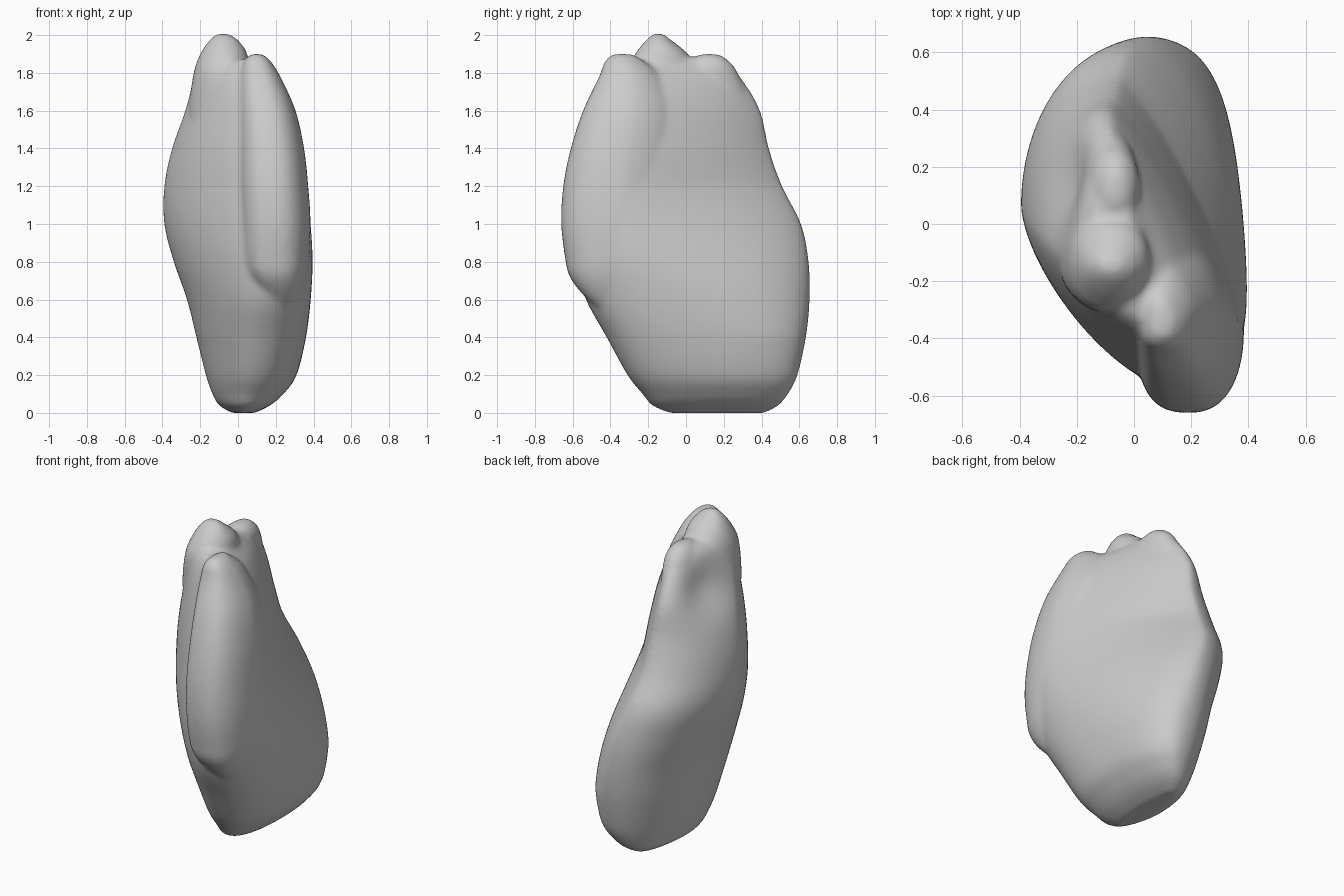
import bpy, bmesh, math
from mathutils import Vector

SIDES = 72


def spline(p0, p1, p2, p3, t):
    return 0.5 * (2 * p1 + (p2 - p0) * t + (2 * p0 - 5 * p1 + 4 * p2 - p3) * t * t
                  + (3 * p1 - p0 - 3 * p2 + p3) * t ** 3)


def loft(bm, rows, low, high=None, steps=5):
    """Closed loft of four-quarter ovals. Each row is z, x min, x max, y min, y max and
    optionally y of the left and right extremes, x of the front and back extremes.
    Quarter powers (right back, left back, left front, right front) blend low to high."""
    high = high or low
    rows = [r if len(r) == 9 else
            r + ((r[3] + r[4]) / 2,) * 2 + ((r[1] + r[2]) / 2,) * 2 for r in rows]
    dense = []
    for i in range(len(rows) - 1):
        q = [rows[max(i - 1, 0)], rows[i], rows[i + 1], rows[min(i + 2, len(rows) - 1)]]
        dense += [[spline(*v, s / steps) for v in zip(*q)] for s in range(steps)]
    dense.append(rows[-1])
    rings = []
    for z, x0, x1, y0, y1, yl, yr, xf, xb in dense:
        ring = []
        t = min(max((z - 0.4) / 0.8, 0), 1)
        for j in range(SIDES):
            a = 2 * math.pi * j / SIDES
            quarter = j * 4 // SIDES
            p = low[quarter] * (1 - t) + high[quarter] * t
            c, s = abs(math.cos(a)) ** p, abs(math.sin(a)) ** p
            xe, ye = (x1, x0, x0, x1)[quarter], (yr, yl, yl, yr)[quarter]
            xt, yt = (xb, xb, xf, xf)[quarter], (y1, y1, y0, y0)[quarter]
            ring.append(bm.verts.new((xt + (xe - xt) * c, ye + (yt - ye) * s, z)))
        rings.append(ring)
    for a, b in zip(rings, rings[1:]):
        for j in range(SIDES):
            n = (j + 1) % SIDES
            bm.faces.new((a[j], a[n], b[n], b[j]))
    bm.faces.new(rings[0][::-1])
    bm.faces.new(rings[-1])


bm = bmesh.new()

# main leaning body
loft(bm, [(0.0, -0.03, 0.09, -0.09, 0.42, 0.15, 0.15, 0.02, 0.04),
          (0.04, -0.10, 0.17, -0.18, 0.49, 0.12, 0.16, 0.04, 0.07),
          (0.1, -0.135, 0.24, -0.23, 0.54, 0.10, 0.16, 0.06, 0.10),
          (0.2, -0.17, 0.31, -0.31, 0.59, 0.10, 0.14, 0.08, 0.12),
          (0.4, -0.22, 0.36, -0.42, 0.635, 0.10, 0.04, 0.11, 0.10),
          (0.6, -0.27, 0.385, -0.53, 0.655, 0.08, -0.08, 0.14, 0.07),
          (0.8, -0.34, 0.395, -0.58, 0.65, 0.08, -0.22, 0.16, 0.03),
          (1.0, -0.39, 0.385, -0.58, 0.61, 0.08, -0.30, 0.15, -0.03),
          (1.2, -0.39, 0.365, -0.56, 0.51, 0.04, -0.31, 0.14, -0.06),
          (1.4, -0.35, 0.335, -0.53, 0.44, -0.01, -0.30, 0.13, -0.07),
          (1.6, -0.285, 0.28, -0.48, 0.395, -0.08, -0.30, 0.12, -0.09),
          (1.75, -0.24, 0.19, -0.42, 0.31, -0.12, -0.28, 0.09, -0.08),
          (1.84, -0.20, 0.09, -0.36, 0.23, -0.12, -0.25, 0.05, -0.07),
          (1.88, -0.15, 0.02, -0.28, 0.16, -0.10, -0.15, -0.02, -0.06)],
     low=(0.85, 0.97, 1.1, 0.85), high=(1.6, 1.0, 1.35, 0.9))

# shallow hollow between the middle and rear lobes
hollow = Vector((-0.24, 0.14, 1.64))
for v in bm.verts:
    v.co.x += 0.05 * math.exp(-((v.co - hollow).length / 0.15) ** 2)

# front lobe standing proud of the body, flush with its right face
loft(bm, [(0.52, 0.18, 0.28, -0.43, -0.25), (0.62, 0.12, 0.33, -0.54, -0.18),
          (0.72, 0.05, 0.365, -0.615, -0.10), (0.82, 0.02, 0.38, -0.64, -0.06),
          (1.0, 0.01, 0.385, -0.66, -0.04), (1.2, 0.005, 0.372, -0.65, -0.04),
          (1.4, 0.005, 0.35, -0.61, -0.04), (1.6, 0.005, 0.305, -0.545, -0.06),
          (1.78, 0.01, 0.225, -0.46, -0.14), (1.86, 0.03, 0.175, -0.43, -0.22),
          (1.9, 0.07, 0.13, -0.39, -0.28)],
     low=(1.3, 0.8, 0.7, 0.85))

# middle lobe, the highest tip
loft(bm, [(1.4, -0.25, -0.08, -0.24, -0.02), (1.6, -0.26, -0.02, -0.28, 0.0),
          (1.8, -0.235, 0.05, -0.31, 0.05), (1.9, -0.20, 0.05, -0.27, 0.01),
          (1.975, -0.15, 0.0, -0.21, -0.08), (2.008, -0.11, -0.05, -0.17, -0.12)],
     low=(1, 1, 1, 1))

# rear lobe
loft(bm, [(1.4, -0.16, -0.06, 0.16, 0.30), (1.6, -0.18, -0.01, 0.07, 0.35),
          (1.8, -0.16, 0.02, 0.0, 0.275), (1.87, -0.13, 0.0, 0.02, 0.22),
          (1.9, -0.09, -0.04, 0.08, 0.17)], low=(1, 1, 1, 1))

mesh = bpy.data.meshes.new("lobed_body")
bm.to_mesh(mesh)
bm.free()
body = bpy.data.objects.new("lobed_body", mesh)
bpy.context.collection.objects.link(body)

# fuse the lobes into one soft skin
fuse = body.modifiers.new("fuse", 'REMESH')
fuse.mode = 'VOXEL'
fuse.voxel_size = 0.014
fuse.use_smooth_shade = True
soften = body.modifiers.new("soften", 'SMOOTH')
soften.factor = 0.5
soften.iterations = 12
